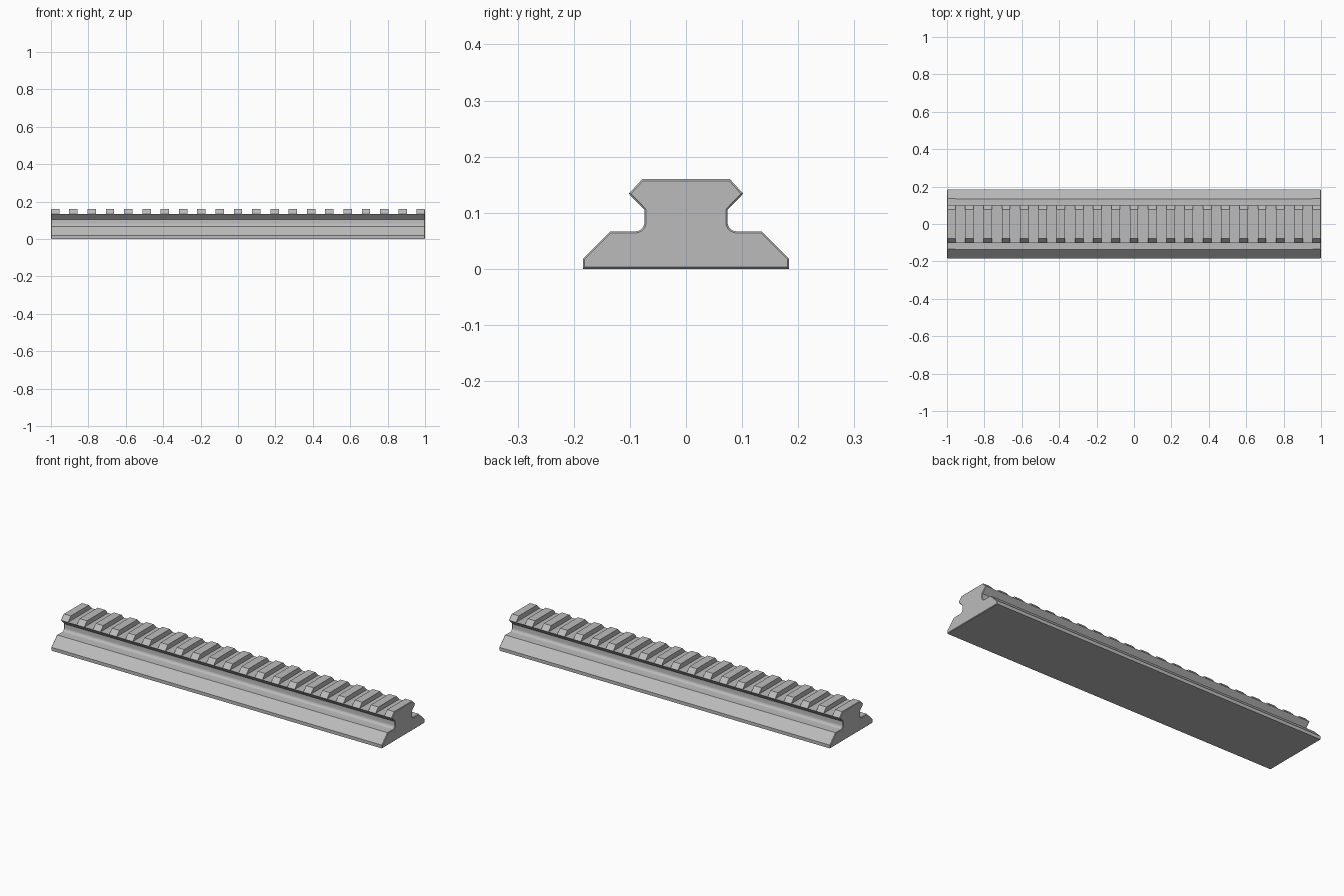
import bpy, bmesh, math

cube = bpy.data.objects.get("Cube")
if cube:
    bpy.data.objects.remove(cube, do_unlink=True)

# Plain grey metal
metal = bpy.data.materials.new("grey_metal")
metal.use_nodes = True
grey = (0.5, 0.5, 0.5, 1)
metal.diffuse_color = grey
metal.node_tree.nodes["Principled BSDF"].inputs["Base Color"].default_value = grey

TEETH, TOOTH, HALF = 21, 0.045, 1.0
PITCH = (2 * HALF - TOOTH) / (TEETH - 1)
TOP, FLOOR = 0.16, 0.134
FILLET, STEPS = 0.016, 5


def section(top):
    """Cross-section (y, z): foot, filleted neck and dovetail head."""
    side = [(0.184, 0), (0.184, 0.018), (0.135, 0.067)]
    for i in range(STEPS + 1):
        a = math.pi / 2 * i / STEPS
        side.append((0.074 + FILLET * (1 - math.sin(a)),
                     0.067 + FILLET * (1 - math.cos(a))))
    side += [(0.074, 0.105), (0.102, FLOOR), (0.078, top)]
    return side + [(-y, z) for y, z in reversed(side)]


# Stations along the rail: each tooth rises from and drops to the slot floor
stations = []
for i in range(TEETH):
    x0 = -HALF + i * PITCH
    x1 = x0 + TOOTH
    if i > 0:
        stations.append((x0, FLOOR))
    stations += [(x0, TOP), (x1, TOP)]
    if i < TEETH - 1:
        stations.append((x1, FLOOR))

# Loft the slotted rail
bm = bmesh.new()
rings = [[bm.verts.new((x, y, z)) for y, z in section(top)] for x, top in stations]
count = len(rings[0])
for a, b in zip(rings, rings[1:]):
    for j in range(count):
        k = (j + 1) % count
        bm.faces.new((a[j], a[k], b[k], b[j]))
caps = [bm.faces.new(rings[0]), bm.faces.new(rings[-1])]
bmesh.ops.remove_doubles(bm, verts=bm.verts[:], dist=1e-5)
bmesh.ops.recalc_face_normals(bm, faces=bm.faces[:])

# Fine chamfer round both ends
rim = [e for e in bm.edges
       if all(abs(abs(v.co.x) - HALF) < 1e-5 for v in e.verts)]
bmesh.ops.bevel(bm, geom=rim, offset=0.003, segments=1, affect='EDGES')

mesh = bpy.data.meshes.new("slotted_rail")
bm.to_mesh(mesh)
bm.free()
rail = bpy.data.objects.new("slotted_rail", mesh)
bpy.context.collection.objects.link(rail)
mesh.materials.append(metal)

# Smooth only the neck fillets
bpy.ops.object.select_all(action='DESELECT')
rail.select_set(True)
bpy.context.view_layer.objects.active = rail
bpy.ops.object.shade_smooth_by_angle(angle=math.radians(25))
